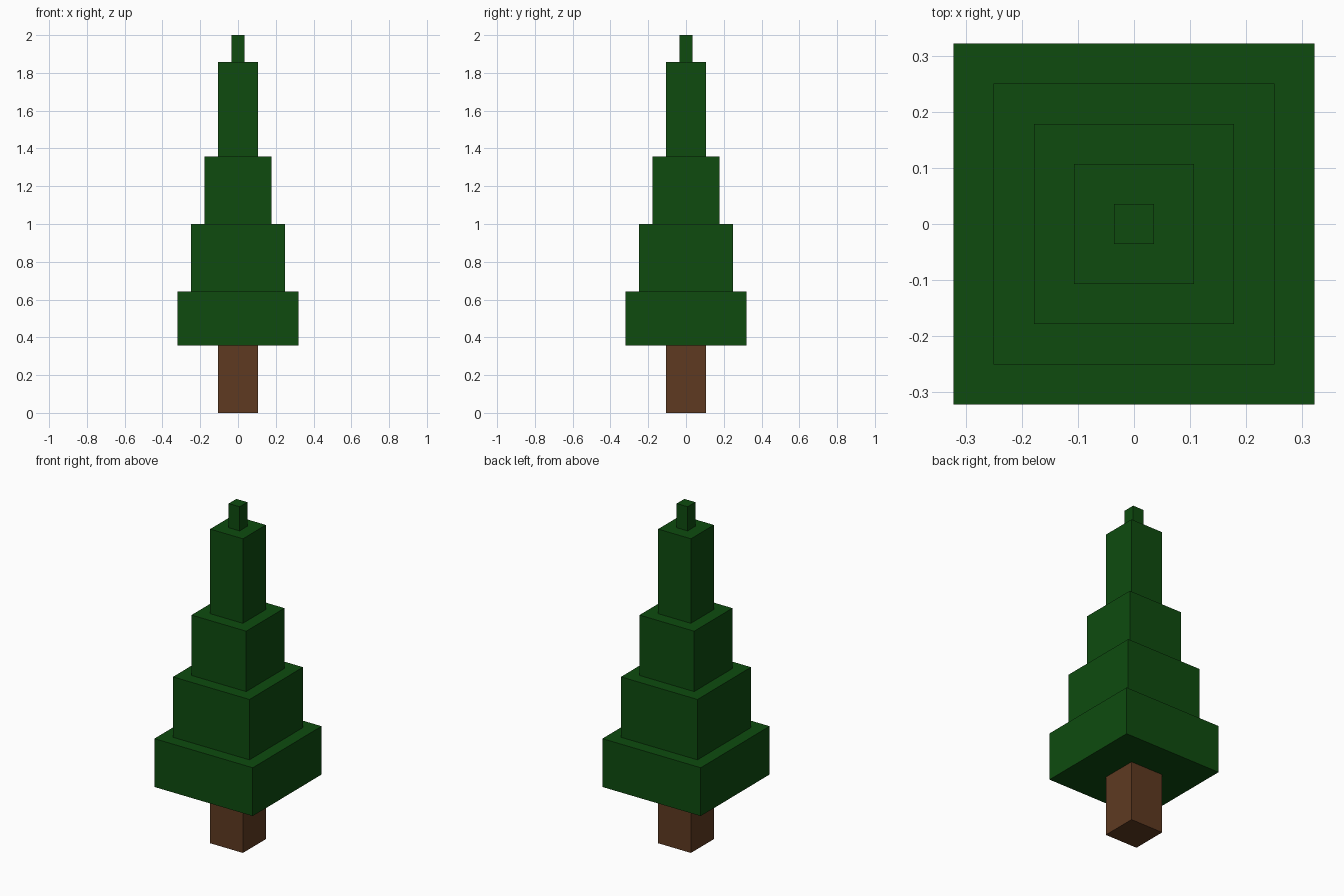
import bpy
import bmesh
from mathutils import Matrix, Vector

if "Cube" in bpy.data.objects:
    bpy.data.objects.remove(bpy.data.objects["Cube"])

U = 2 / 56  # grid unit: the tree is 56 units tall


def material(name, rgb):
    m = bpy.data.materials.new(name)
    m.diffuse_color = (*rgb, 1)
    m.use_nodes = True
    m.node_tree.nodes["Principled BSDF"].inputs["Base Color"].default_value = m.diffuse_color
    return m


def block(name, half_width, z0, z1, mat):
    """Square block centred on the z axis, sizes in grid units."""
    bm = bmesh.new()
    size = Vector((2 * half_width, 2 * half_width, z1 - z0)) * U
    bmesh.ops.create_cube(bm, size=1, matrix=Matrix.Translation((0, 0, (z0 + z1) / 2 * U)) @ Matrix.Diagonal((*size, 1)))
    mesh = bpy.data.meshes.new(name)
    bm.to_mesh(mesh)
    bm.free()
    mesh.materials.append(mat)
    obj = bpy.data.objects.new(name, mesh)
    bpy.context.collection.objects.link(obj)
    return obj


bark = material("bark_brown", (0.112, 0.042, 0.0152))
needles = material("needle_green", (0.0044, 0.0704, 0.0048))

# Trunk
block("trunk", 3, 0, 10, bark)

# Stacked foliage tiers, narrowing upwards
levels = [10, 18, 28, 38, 52, 56]
for i, (z0, z1) in enumerate(zip(levels, levels[1:])):
    block(f"foliage_tier_{i + 1}", 9 - 2 * i, z0, z1, needles)
